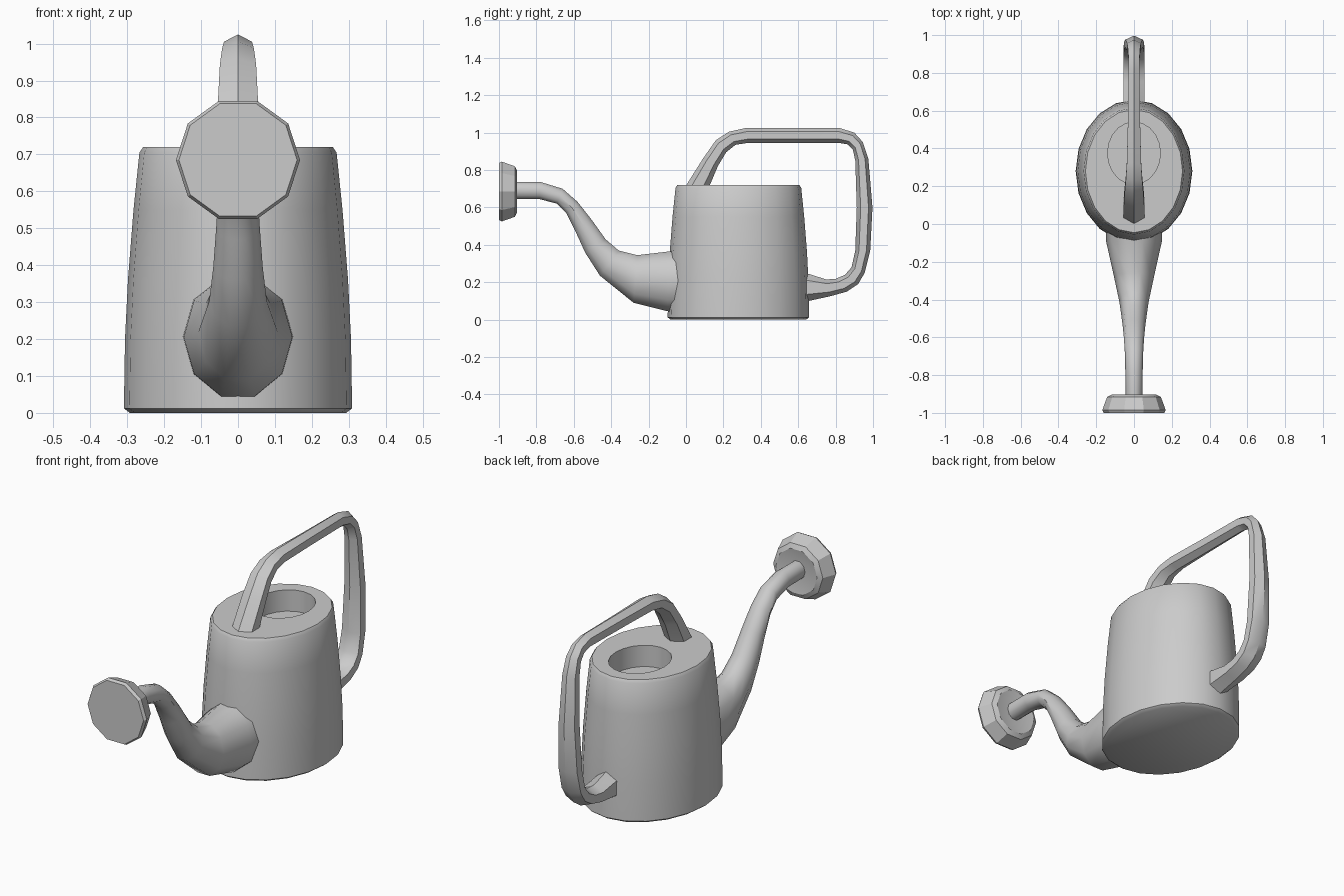
import bpy, bmesh
from math import sin, cos, pi, radians
from mathutils import Vector


def loft(name, rings, sides, phase=0.0, angle=40):
    """Skin rings given as (centre, u axis, v axis), capping both ends."""
    bm = bmesh.new()
    loops = []
    for c, u, v in rings:
        c, u, v = Vector(c), Vector(u), Vector(v)
        ts = [phase + 2 * pi * i / sides for i in range(sides)]
        loops.append([bm.verts.new(c + u * sin(t) + v * cos(t)) for t in ts])
    for a, b in zip(loops, loops[1:]):
        for i in range(sides):
            j = (i + 1) % sides
            bm.faces.new((a[i], a[j], b[j], b[i]))
    bm.faces.new(loops[0])
    bm.faces.new(loops[-1])
    bmesh.ops.recalc_face_normals(bm, faces=bm.faces)
    mesh = bpy.data.meshes.new(name)
    bm.to_mesh(mesh)
    bm.free()
    ob = bpy.data.objects.new(name, mesh)
    bpy.context.collection.objects.link(ob)
    bpy.ops.object.select_all(action='DESELECT')
    ob.select_set(True)
    bpy.context.view_layer.objects.active = ob
    bpy.ops.object.shade_smooth_by_angle(angle=radians(angle))
    return ob


def flat_ring(yc, z, rx, ry):
    return (0, yc, z), (rx, 0, 0), (0, ry, 0)


def side_ring(y1, z1, y2, z2, half_width, ku=1.0, kv=1.0):
    """Ring spanning two points of the side outline."""
    return ((0, (y1 + y2) / 2, (z1 + z2) / 2), (half_width * ku, 0, 0),
            (0, (y1 - y2) / 2 * kv, (z1 - z2) / 2 * kv))


# Oval body with a recessed filling hole in the top
profile = [(0, .293), (.012, .309), (.2, .306), (.36, .298), (.55, .283), (.705, .267), (.72, .257)]
body = [flat_ring(.28, z, r, r + .069) for z, r in profile]
body += [flat_ring(.375, .72, .14, .165), flat_ring(.375, .61, .14, .165)]
loft("body", body, 20)

# Curved tapering spout: upper point, lower point, half width
spout = [(.0, .375, .0, .04, .15), (-.09, .365, -.10, .045, .147), (-.26, .345, -.28, .09, .108),
         (-.36, .37, -.46, .235, .078), (-.43, .43, -.54, .36, .067), (-.505, .535, -.59, .47, .059),
         (-.58, .63, -.64, .57, .053), (-.66, .70, -.69, .62, .049), (-.78, .737, -.785, .645, .046),
         (-.91, .737, -.91, .645, .044), (-.95, .737, -.95, .645, .044)]
loft("spout", [side_ring(*p, kv=1.05) for p in spout], 10, pi / 10)

# Sprinkler head
head = [(-1, .16), (-.985, .168), (-.915, .142), (-.903, .118), (-.91, .075)]
loft("sprinkler_head", [((0, y, .685), (r, 0, 0), (0, 0, r)) for y, r in head], 10, pi / 10, 30)

# Hexagonal handle: outer point, inner point, half width
handle = [(-.01, .70, .11, .68, .056), (.005, .725, .13, .725, .056), (.09, .86, .17, .82, .054),
          (.16, .96, .215, .895, .049), (.23, 1.005, .265, .935, .043), (.32, 1.025, .33, .945, .038),
          (.55, 1.025, .55, .945, .032), (.82, 1.025, .82, .945, .028), (.90, 1.0, .865, .937, .030),
          (.945, .95, .892, .91, .033), (.975, .86, .905, .85, .037), (.997, .6, .913, .6, .046),
          (.985, .37, .905, .37, .053), (.955, .25, .885, .28, .055), (.92, .19, .85, .24, .055),
          (.86, .15, .80, .218, .055), (.77, .125, .75, .215, .055), (.655, .10, .655, .245, .055),
          (.60, .09, .60, .25, .055)]
loft("handle", [side_ring(*p, ku=1.155) for p in handle], 6)
